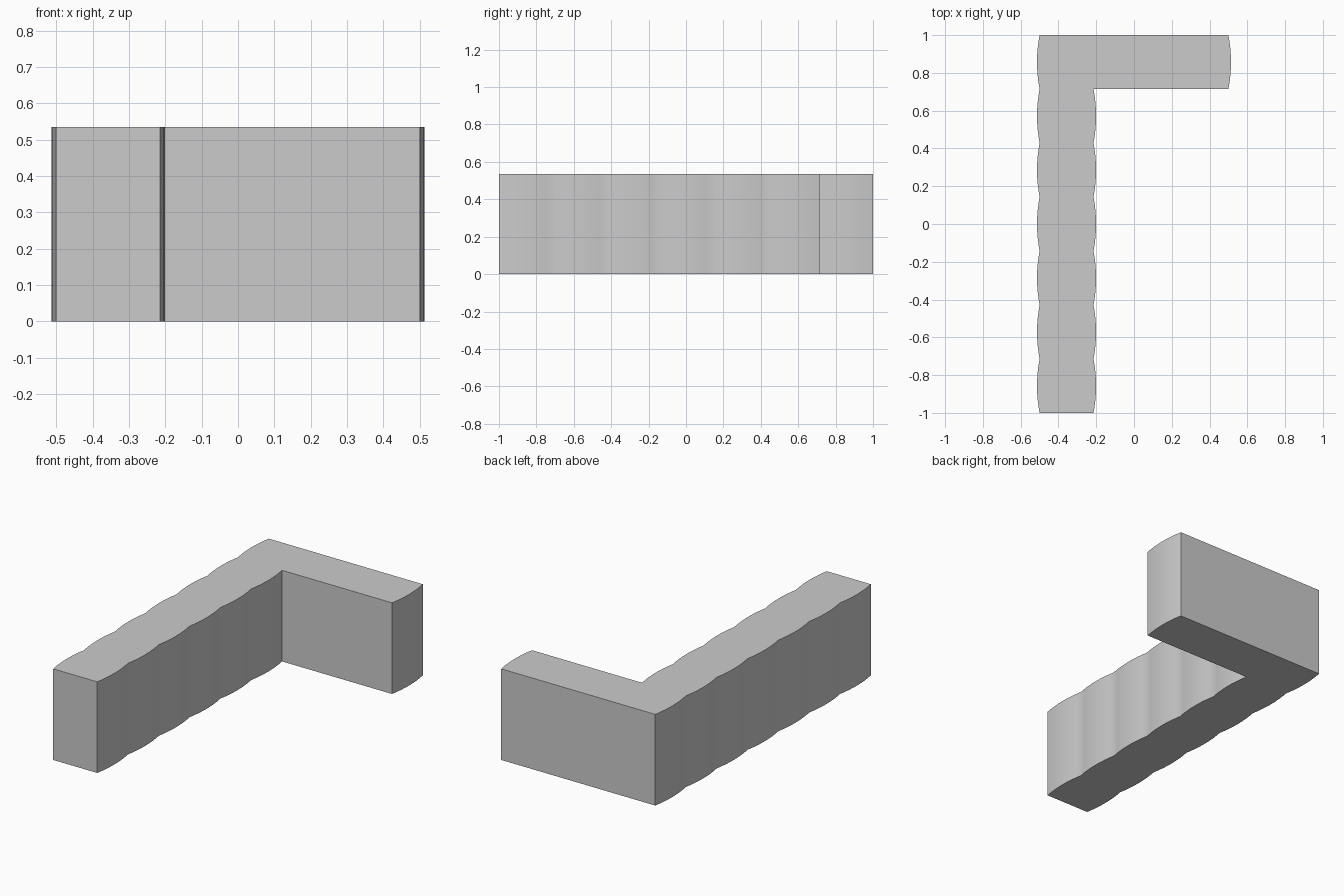
import bpy, bmesh, math
from mathutils import Vector

if "Cube" in bpy.data.objects:
    bpy.data.objects.remove(bpy.data.objects["Cube"])

CELL = 2 / 7        # length of one scallop
BULGE = 0.0135      # how far each scallop swells outwards
HEIGHT = 0.535
STEPS = 8           # segments per scallop
X_OUT, X_END = -0.5, 0.5
X_IN = X_OUT + CELL


def scallops(x, y0, direction, count, side):
    """Row of circular-arc bulges along y; side is the outward x direction."""
    half = CELL / 2
    radius = (half ** 2 + BULGE ** 2) / (2 * BULGE)
    angle = math.asin(half / radius)
    pts = []
    for i in range(count):
        mid = y0 + direction * (i + 0.5) * CELL
        for s in range(STEPS):
            a = angle * (2 * s / STEPS - 1)
            pts.append((x + side * (radius * math.cos(a) - radius + BULGE),
                        mid + direction * radius * math.sin(a)))
    pts.append((x, y0 + direction * count * CELL))
    return pts


# L-shaped outline, counter-clockwise: inner side, short arm end, outer side
outline = (scallops(X_IN, -1, 1, 6, 1)
           + scallops(X_END, 1 - CELL, 1, 1, 1)
           + scallops(X_OUT, 1, -1, 7, -1))

# Extrude the outline upwards
bm = bmesh.new()
face = bm.faces.new([bm.verts.new((x, y, 0)) for x, y in outline])
top = bmesh.ops.extrude_face_region(bm, geom=[face], use_keep_orig=True)
bmesh.ops.translate(bm, vec=Vector((0, 0, HEIGHT)),
                    verts=[v for v in top["geom"] if isinstance(v, bmesh.types.BMVert)])
bmesh.ops.recalc_face_normals(bm, faces=bm.faces)
mesh = bpy.data.meshes.new("corner_wall")
bm.to_mesh(mesh)
bm.free()

wall = bpy.data.objects.new("corner_wall", mesh)
bpy.context.collection.objects.link(wall)
bpy.context.view_layer.objects.active = wall
wall.select_set(True)
bpy.ops.object.shade_smooth_by_angle(angle=math.radians(30))
